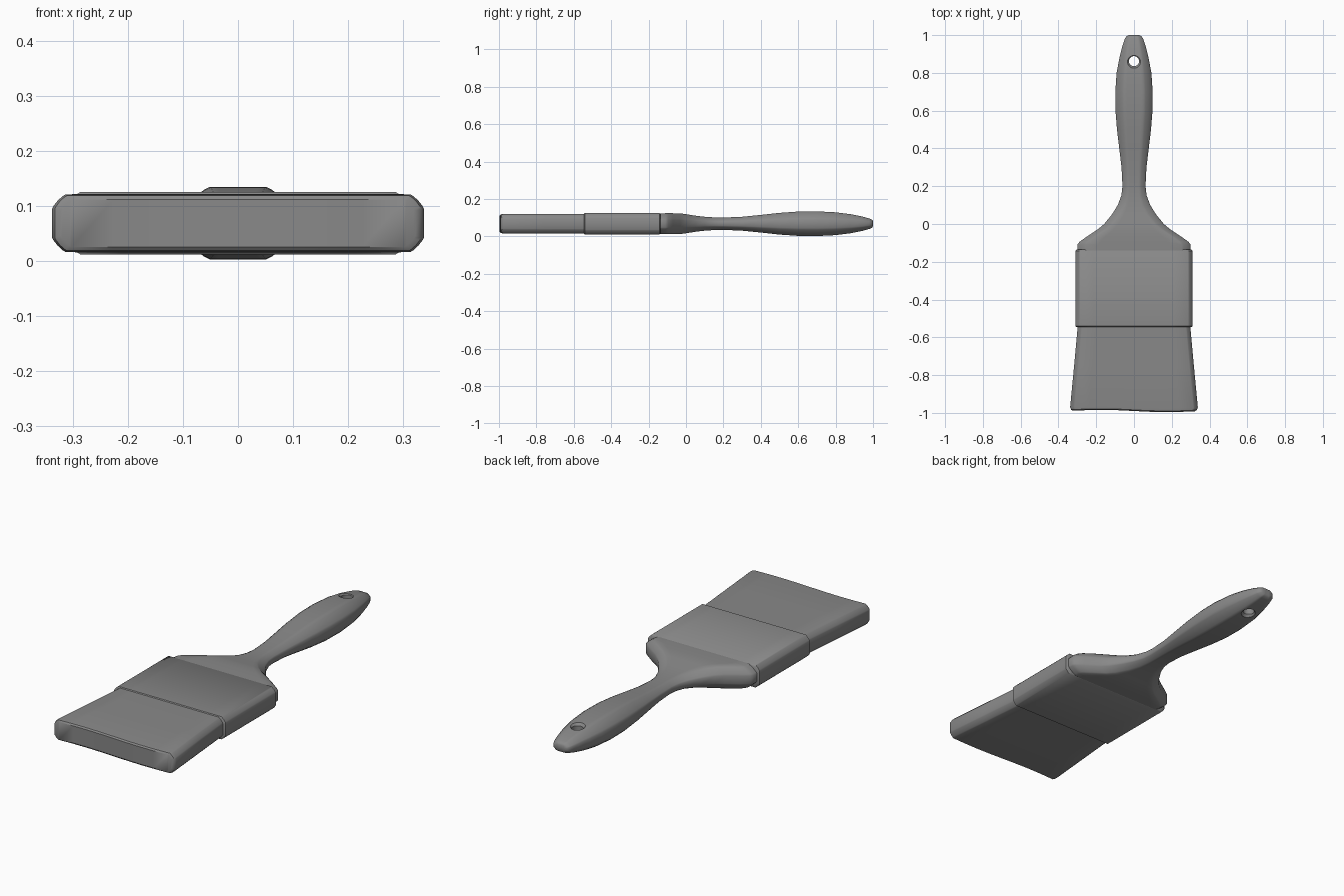
import bpy, bmesh, math

cube = bpy.data.objects.get("Cube")
if cube:
    bpy.data.objects.remove(cube)

MID = 0.068  # height of the brush's centre plane

grey = bpy.data.materials.new("plain grey")
grey.use_nodes = True
colour = (0.25, 0.25, 0.25, 1)
grey.diffuse_color = colour
grey.node_tree.nodes["Principled BSDF"].inputs["Base Color"].default_value = colour


def section(hw, hh, cx, cz, steps=4, columns=8):
    """Rectangle outline with soft chamfered corners, upper half mirrored below."""
    arc = []
    for i in range(steps + 1):
        a = math.pi / 2 * i / steps
        arc.append((hw - cx + cx * max(math.cos(a), 0) ** 1.6,
                    hh - cz + cz * math.sin(a) ** 1.6))
    flat = [((hw - cx) * (1 - 2 * i / columns), hh) for i in range(1, columns)]
    upper = arc + flat + [(-x, z) for x, z in reversed(arc)]
    return upper + [(x, -z) for x, z in reversed(upper)]


def finish(name, bm):
    bmesh.ops.recalc_face_normals(bm, faces=bm.faces)
    mesh = bpy.data.meshes.new(name)
    bm.to_mesh(mesh)
    bm.free()
    mesh.materials.append(grey)
    obj = bpy.data.objects.new(name, mesh)
    bpy.context.collection.objects.link(obj)
    return obj


def smooth(obj, angle=40):
    bpy.ops.object.select_all(action='DESELECT')
    obj.select_set(True)
    bpy.context.view_layer.objects.active = obj
    bpy.ops.object.shade_smooth_by_angle(angle=math.radians(angle))


def loft(name, rows, wave=None):
    """Skin rows of (y, half width, half height, chamfer x, chamfer z)."""
    bm = bmesh.new()
    rings = []
    for y, hw, hh, cx, cz in rows:
        rings.append([bm.verts.new((x, y + (wave(x, y) if wave else 0), MID + z))
                      for x, z in section(hw, hh, cx, cz)])
    n = len(rings[0])
    for a, b in zip(rings, rings[1:]):
        for i in range(n):
            j = (i + 1) % n
            bm.faces.new((a[i], a[j], b[j], b[i]))
    for ring in (rings[0], rings[-1]):
        for i in range(n // 2 - 1):
            bm.faces.new((ring[i], ring[i + 1], ring[n - 2 - i], ring[n - 1 - i]))
    return finish(name, bm)


# Bristles flare outward and end in a slightly wavy edge
def tip_wave(x, y):
    return -0.006 * math.sin(x * 9) if y < -0.9 else 0


bristles = loft("bristles", [
    (-0.990, 0.322, 0.043, 0.020, 0.020),
    (-0.984, 0.333, 0.050, 0.022, 0.024),
    (-0.970, 0.338, 0.052, 0.024, 0.026),
    (-0.750, 0.317, 0.053, 0.024, 0.026),
    (-0.530, 0.297, 0.053, 0.024, 0.026),
], tip_wave)
smooth(bristles)

# Metal band around the bristle root
ferrule = loft("ferrule", [
    (-0.546, 0.303, 0.052, 0.024, 0.026),
    (-0.541, 0.310, 0.057, 0.024, 0.026),
    (-0.142, 0.310, 0.057, 0.024, 0.026),
    (-0.136, 0.304, 0.052, 0.024, 0.026),
])
smooth(ferrule)

# Handle: broad shoulder, thin neck, swollen grip, rounded end
outline = [
    (-0.15, 0.299, 0.055), (-0.11, 0.300, 0.056), (-0.095, 0.289, 0.056),
    (-0.07, 0.255, 0.056), (-0.03, 0.194, 0.055), (0.0, 0.158, 0.051),
    (0.05, 0.117, 0.043), (0.1, 0.086, 0.037), (0.15, 0.067, 0.034),
    (0.2, 0.061, 0.033), (0.3, 0.066, 0.037), (0.4, 0.078, 0.047),
    (0.5, 0.090, 0.058), (0.6, 0.098, 0.065), (0.7, 0.099, 0.066),
    (0.8, 0.092, 0.061), (0.88, 0.077, 0.051), (0.94, 0.062, 0.039),
    (0.98, 0.049, 0.028), (0.994, 0.040, 0.022), (1.0, 0.028, 0.014),
]
handle = loft("handle", [(y, w, h, min(0.5 * w, 0.048), 0.65 * h) for y, w, h in outline])

# Hanging hole with a countersunk rim
bm = bmesh.new()
hole_rings = []
for radius, z in ((0.048, -0.08), (0.036, -0.055), (0.027, -0.045),
                  (0.027, 0.045), (0.036, 0.055), (0.048, 0.08)):
    circle = bmesh.ops.create_circle(bm, segments=20, radius=radius)["verts"]
    for v in circle:
        v.co.y += 0.862
        v.co.z = MID + z
    hole_rings.append(circle)
for a, b in zip(hole_rings, hole_rings[1:]):
    for i in range(20):
        j = (i + 1) % 20
        bm.faces.new((a[i], a[j], b[j], b[i]))
bm.faces.new(hole_rings[0])
bm.faces.new(hole_rings[-1])
cutter = finish("hole_cutter", bm)

cut = handle.modifiers.new("hanging hole", 'BOOLEAN')
cut.operation = 'DIFFERENCE'
cut.solver = 'EXACT'
cut.object = cutter
bpy.context.view_layer.objects.active = handle
bpy.ops.object.modifier_apply(modifier=cut.name)
bpy.data.objects.remove(cutter)
smooth(handle)
